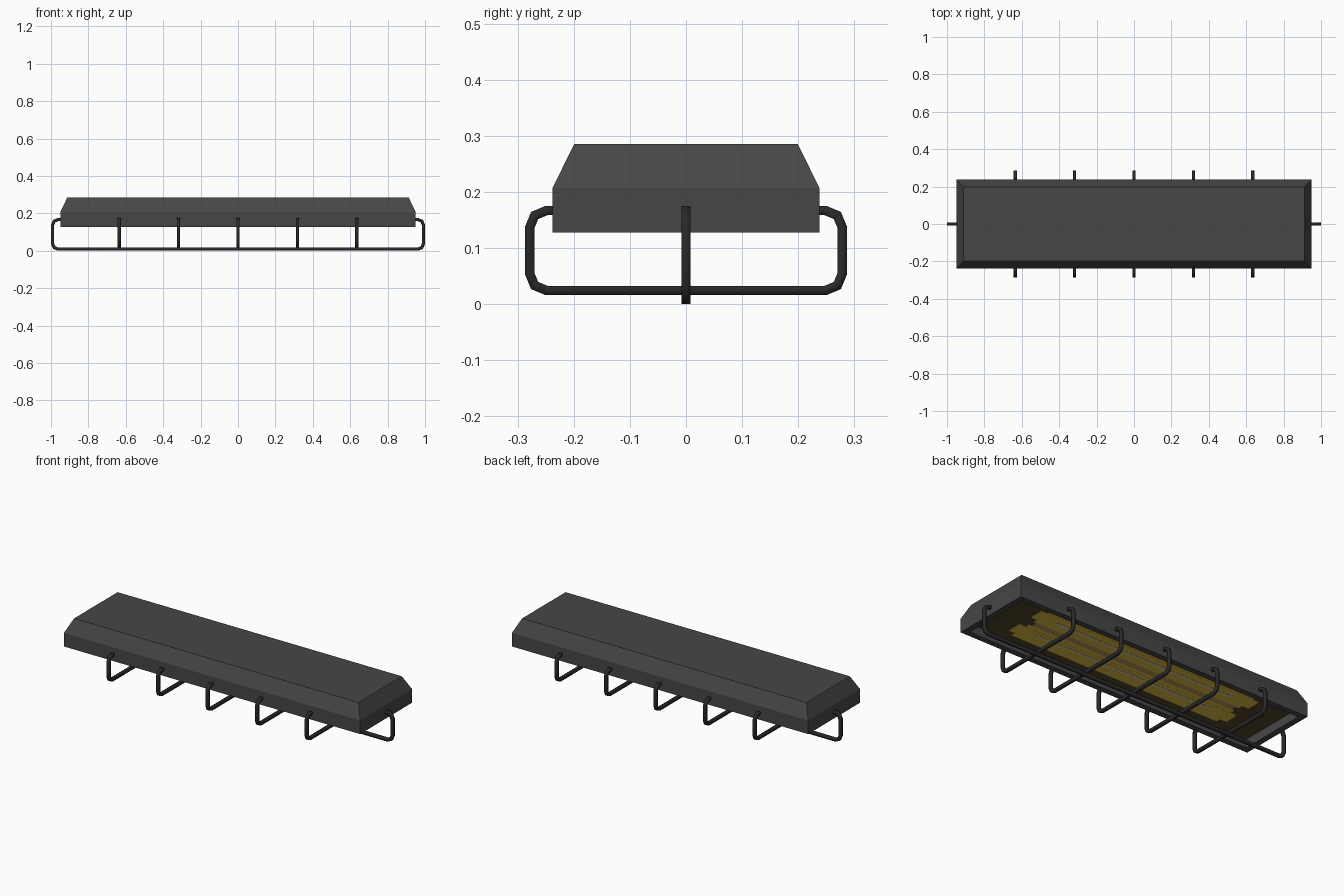
import bpy, bmesh, math
from mathutils import Vector

if "Cube" in bpy.data.objects:
    bpy.data.objects.remove(bpy.data.objects["Cube"])


def material(name, rgb):
    m = bpy.data.materials.new(name)
    m.diffuse_color = (*rgb, 1)
    m.use_nodes = True
    m.node_tree.nodes["Principled BSDF"].inputs["Base Color"].default_value = m.diffuse_color
    return m


GREY = material("dark grey metal", (0.062, 0.062, 0.062))
BLACK = material("black wire", (0.022, 0.022, 0.022))
BROWN = material("dark brown reflector", (0.085, 0.06, 0.022))
YELLOW = material("amber glow", (0.75, 0.53, 0.06))
OCHRE = material("ochre shade", (0.45, 0.32, 0.09))
TAN = material("pale tan tube", (0.70, 0.58, 0.30))


def add_object(name, bm, *mats):
    bmesh.ops.recalc_face_normals(bm, faces=bm.faces)
    mesh = bpy.data.meshes.new(name)
    bm.to_mesh(mesh)
    bm.free()
    for m in mats:
        mesh.materials.append(m)
    ob = bpy.data.objects.new(name, mesh)
    bpy.context.collection.objects.link(ob)
    return ob


def bridge(bm, loops):
    for a, b in zip(loops, loops[1:]):
        for i in range(4):
            j = (i + 1) % 4
            bm.faces.new((a[i], b[i], b[j], a[j]))
    bm.faces.new(loops[0])
    return bm.faces.new(loops[-1][::-1])


# Housing: stacked rectangular rings from the roof down, round the rim, up inside
rings = [(0.912, 0.199, 0.286), (0.95, 0.238, 0.207), (0.95, 0.238, 0.128),
         (0.915, 0.205, 0.128), (0.915, 0.205, 0.178)]
bm = bmesh.new()
loops = [[bm.verts.new((sx * x, sy * y, z))
          for sx, sy in ((-1, -1), (1, -1), (1, 1), (-1, 1))] for x, y, z in rings]
bridge(bm, loops).material_index = 1
add_object("lamp_housing", bm, GREY, BROWN)


# Glowing panels and tube streaks: thin plates under the reflector
def plate(name, hx, hy, y, z, mat):
    bpy.ops.mesh.primitive_cube_add(size=1, location=(0, y, z))
    ob = bpy.context.object
    ob.name = name
    ob.scale = (2 * hx, 2 * hy, 0.003)
    ob.data.materials.append(mat)


plate("shade_between_tubes", 0.66, 0.02, 0, 0.177, OCHRE)
for side, s in (("front", -1), ("back", 1)):
    plate(side + "_glow_panel", 0.68, 0.07, s * 0.087, 0.177, YELLOW)
    plate(side + "_glow_tip", 0.72, 0.042, s * 0.087, 0.1765, YELLOW)
    plate(side + "_tube_streak", 0.58, 0.010, s * 0.08, 0.1755, TAN)


# Guard wires: square section swept along a U with two-segment rounded corners
def wire(name, half, end, low, high, to_point):
    r, w = 0.03, 0.0083
    arm = [(end, high)]
    for cz, start in ((high - r, 90), (low + r, 0)):
        for k in range(3):
            a = math.radians(start - 45 * k)
            arm.append((half - r + r * math.cos(a), cz + r * math.sin(a)))
    path = [Vector(p) for p in arm + [(-u, z) for u, z in reversed(arm)]]
    bm = bmesh.new()
    loops = []
    for i, p in enumerate(path):
        d0 = (p - path[max(i - 1, 0)]).normalized()
        d1 = (path[min(i + 1, len(path) - 1)] - p).normalized()
        t = (d0 + d1).normalized()
        n = Vector((-t.y, t.x))
        n *= w / max(abs(t.dot(d1 if d1.length else d0)), 0.5)
        loops.append([bm.verts.new(to_point(*(p + n * s), side))
                      for s, side in ((-1, -w), (1, -w), (1, w), (-1, w))])
    bridge(bm, loops)
    for f in bm.faces:
        f.smooth = True
    add_object(name, bm, BLACK)


wire("long_guard_wire", 0.9917, 0.94, 0.0083, 0.167, lambda u, z, s: (u, s, z))
for i in range(-2, 3):
    wire(f"cross_guard_wire_{i + 3}", 0.2785, 0.23, 0.0245, 0.167,
         lambda u, z, s, x=i * 0.3175: (x + s, u, z))
